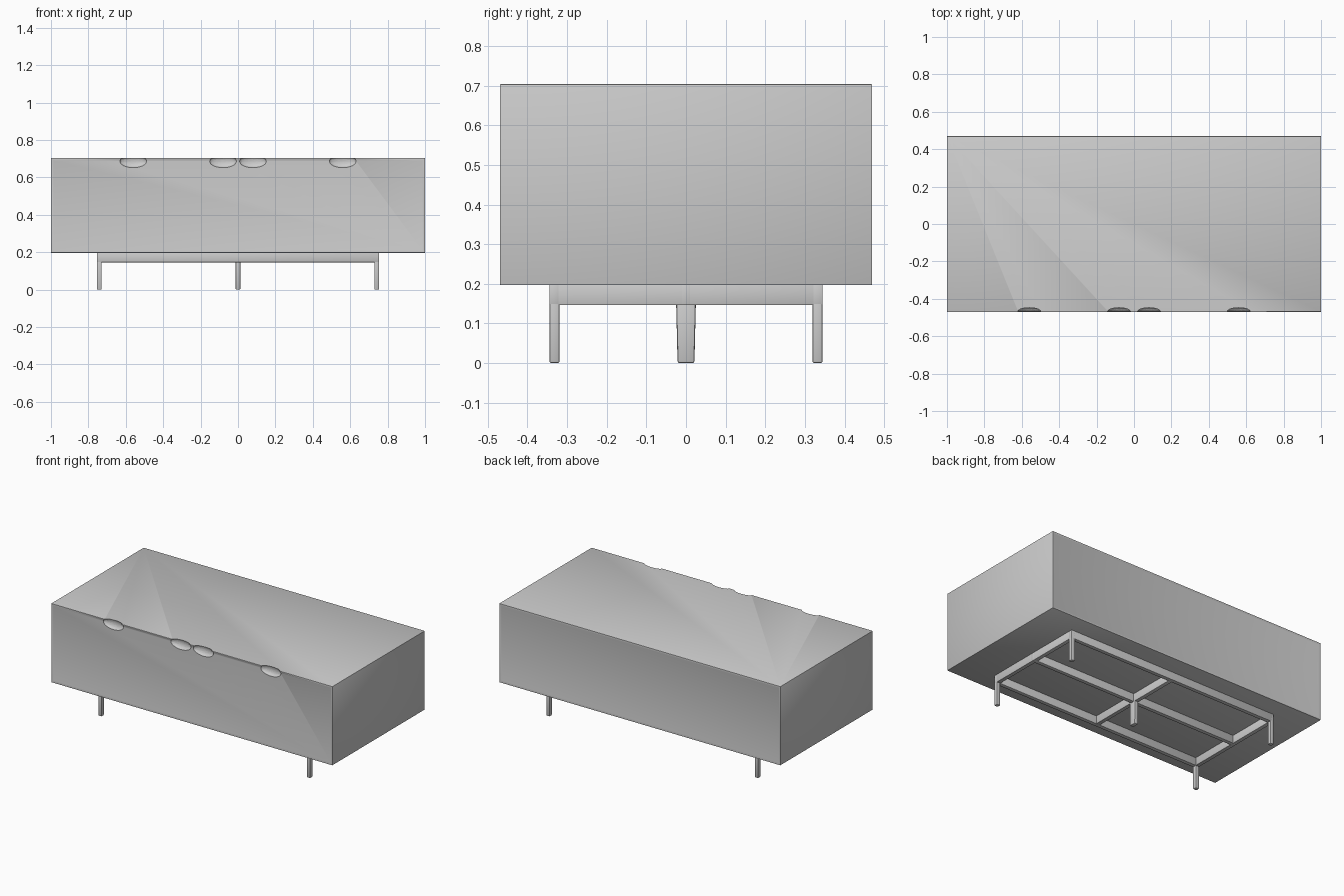
import bpy
import bmesh
from mathutils import Matrix, Vector

cube = bpy.data.objects.get("Cube")
if cube:
    bpy.data.objects.remove(cube, do_unlink=True)

grey = bpy.data.materials.new("light_grey")
grey.use_nodes = True
colour = (0.6, 0.6, 0.6, 1)
grey.diffuse_color = colour
grey.node_tree.nodes["Principled BSDF"].inputs["Base Color"].default_value = colour


def make_object(name, bm):
    bmesh.ops.recalc_face_normals(bm, faces=bm.faces)
    mesh = bpy.data.meshes.new(name)
    bm.to_mesh(mesh)
    bm.free()
    mesh.materials.append(grey)
    obj = bpy.data.objects.new(name, mesh)
    bpy.context.collection.objects.link(obj)
    return obj


def activate(obj):
    bpy.ops.object.select_all(action="DESELECT")
    obj.select_set(True)
    bpy.context.view_layer.objects.active = obj


def box_mesh(low, high):
    low, high = Vector(low), Vector(high)
    bm = bmesh.new()
    bmesh.ops.create_cube(bm, size=1)
    for v in bm.verts:
        v.co = (low + high) / 2 + v.co * (high - low)
    return bm


def finish(obj, bevel):
    activate(obj)
    mod = obj.modifiers.new("soft_edges", "BEVEL")
    mod.width = bevel
    mod.segments = 2
    bpy.ops.object.modifier_apply(modifier=mod.name)
    bpy.ops.object.shade_smooth_by_angle(angle=0.6)


def box(name, low, high, bevel=0.003, taper=1.0):
    bm = box_mesh(low, high)
    mid_y = (low[1] + high[1]) / 2
    for v in bm.verts:
        if v.co.z < (low[2] + high[2]) / 2:
            v.co.y = mid_y + (v.co.y - mid_y) * taper
    obj = make_object(name, bm)
    finish(obj, bevel)
    return obj


# Cabinet case with slightly recessed front and back panels
bm = box_mesh((-1, -0.47, 0.197), (1, 0.47, 0.704))
bm.normal_update()
panels = [f for f in bm.faces if abs(f.normal.y) > 0.9]
bmesh.ops.inset_individual(bm, faces=panels, thickness=0.02, depth=-0.004)
case = make_object("cabinet_case", bm)
finish(case, 0.002)

# Scooped finger grips along the top front edge
for x in (-0.56, -0.08, 0.08, 0.56):
    bm = bmesh.new()
    bmesh.ops.create_uvsphere(
        bm, u_segments=32, v_segments=16, radius=1,
        matrix=Matrix.Translation((x, -0.468, 0.686)) @ Matrix.Diagonal((0.072, 0.024, 0.034, 1)))
    cutter = make_object("grip_cutter", bm)
    cutter.hide_render = True
    activate(case)
    mod = case.modifiers.new("grip", "BOOLEAN")
    mod.operation = "DIFFERENCE"
    mod.solver = "EXACT"
    mod.object = cutter
    bpy.ops.object.modifier_apply(modifier=mod.name)
    bpy.data.objects.remove(cutter, do_unlink=True)
activate(case)
bpy.ops.object.shade_smooth_by_angle(angle=0.6)

# Base frame: three long rails and three cross bars
X, Y, T = 0.755, 0.345, 0.026
LOW, TOP = 0.146, 0.199
for name, y in (("front", T / 2 - Y), ("middle", 0), ("back", Y - T / 2)):
    box(name + "_rail", (-X, y - T / 2, LOW), (X, y + T / 2, TOP))
for name, x in (("right", T / 2 - X), ("centre", 0), ("left", X - T / 2)):
    box(name + "_cross_bar", (x - T / 2, -Y, LOW), (x + T / 2, Y, TOP))

# Four corner legs and a tapered centre leg
for x_name, x in (("right", T / 2 - X), ("left", X - T / 2)):
    for y_name, y in (("front", T / 2 - Y), ("back", Y - T / 2)):
        box(f"{y_name}_{x_name}_leg", (x - T / 2, y - T / 2, 0), (x + T / 2, y + T / 2, TOP), 0.005)
box("centre_leg", (-T / 2, -0.025, 0), (T / 2, 0.025, LOW + 0.01), 0.005, taper=0.85)
